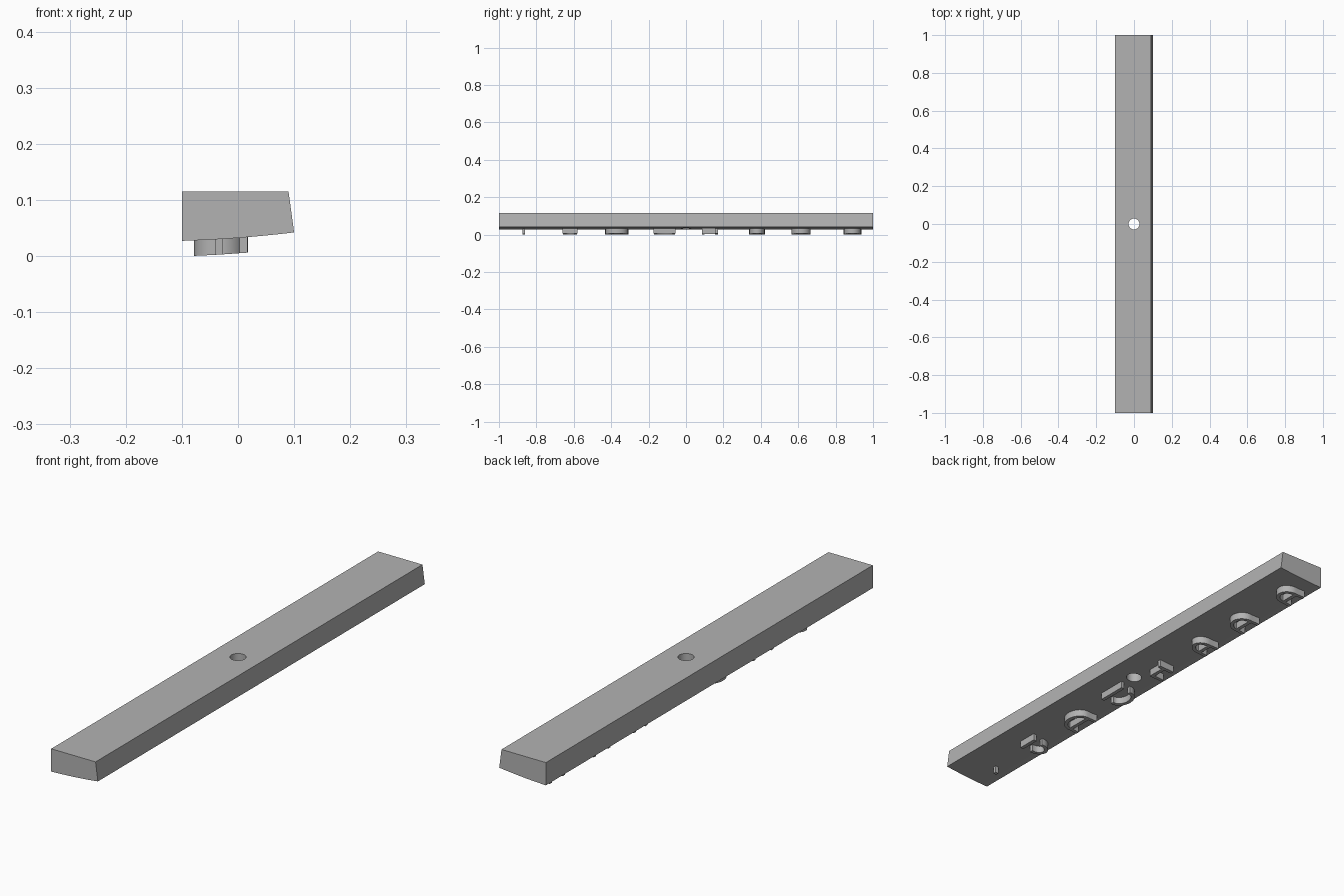
import bpy
import bmesh
from math import sin, cos, radians
from mathutils import Vector

cube = bpy.data.objects.get("Cube")
if cube:
    bpy.data.objects.remove(cube, do_unlink=True)

grey = bpy.data.materials.new("plain grey")
grey.use_nodes = True
colour = (0.45, 0.45, 0.45, 1)
grey.diffuse_color = colour
grey.node_tree.nodes["Principled BSDF"].inputs["Base Color"].default_value = colour

DEPTH = 0.0275
STROKE = 0.014


def underside(x):
    """Height of the gently bowed underside."""
    u = (x + 0.1) / 0.2
    return 0.027 + 0.006 * u + 0.009 * u * u


def finish(name, bm):
    bmesh.ops.recalc_face_normals(bm, faces=bm.faces[:])
    mesh = bpy.data.meshes.new(name)
    bm.to_mesh(mesh)
    bm.free()
    mesh.materials.append(grey)
    obj = bpy.data.objects.new(name, mesh)
    bpy.context.collection.objects.link(obj)
    bpy.ops.object.select_all(action="DESELECT")
    obj.select_set(True)
    bpy.context.view_layer.objects.active = obj
    return obj


# Bar: cross-section extruded along y
steps = 10
section = [(-0.1, 0.115)]
for i in range(steps + 1):
    x = -0.1 + 0.2 * i / steps
    section.append((x, underside(x)))
section.append((0.09, 0.115))
bm = bmesh.new()
base = bm.faces.new([bm.verts.new((x, -1, z)) for x, z in section])
extruded = bmesh.ops.extrude_face_region(bm, geom=[base], use_keep_orig=True)
moved = [g for g in extruded["geom"] if isinstance(g, bmesh.types.BMVert)]
bmesh.ops.translate(bm, verts=moved, vec=(0, 2, 0))
bar = finish("bar", bm)

# Round screw hole through the middle
bpy.ops.mesh.primitive_cylinder_add(vertices=48, radius=0.029, depth=0.4)
cutter = bpy.context.object
cutter.name = "hole_cutter"
cutter.hide_render = True
cutter.data.materials.append(grey)
bpy.context.view_layer.objects.active = bar
cut = bar.modifiers.new("screw hole", "BOOLEAN")
cut.operation = "DIFFERENCE"
cut.solver = "EXACT"
cut.object = cutter
bpy.ops.object.modifier_apply(modifier=cut.name)
bpy.data.objects.remove(cutter, do_unlink=True)
bpy.ops.object.select_all(action="DESELECT")
bar.select_set(True)
bpy.ops.object.shade_smooth_by_angle(angle=radians(25))


def add_stroke(bm, path):
    """Raised ridge of even width along a path on the underside."""
    pts = [Vector(p) for p in path]
    rings = []
    for i, p in enumerate(pts):
        before = (p - pts[i - 1]).normalized() if i else Vector((0, 0))
        after = (pts[i + 1] - p).normalized() if i + 1 < len(pts) else Vector((0, 0))
        along = (before + after).normalized()
        side = Vector((-along.y, along.x))
        straight = after if i == 0 else before
        half = STROKE / 2 / max(0.5, along.dot(straight))
        ring = []
        for q, lift in ((p + side * half, 0.003), (p - side * half, 0.003),
                        (p - side * half, -DEPTH), (p + side * half, -DEPTH)):
            ring.append(bm.verts.new((q.x, q.y, underside(q.x) + lift)))
        rings.append(ring)
    for a, b in zip(rings, rings[1:]):
        for k in range(4):
            n = (k + 1) % 4
            bm.faces.new((a[k], a[n], b[n], b[k]))
    bm.faces.new(rings[0])
    bm.faces.new(rings[-1][::-1])


def arc(cx, cy, rx, ry, start, end, count=16):
    """Angles are measured from +x towards +y."""
    angles = [radians(start + (end - start) * i / count) for i in range(count + 1)]
    return [(cx + rx * cos(a), cy + ry * sin(a)) for a in angles]


def ridge(name, *paths):
    bm = bmesh.new()
    for path in paths:
        add_stroke(bm, path)
    finish(name, bm)
    bpy.ops.object.shade_smooth_by_angle(angle=radians(30))


# Arched ridges with two feet and a cross rib
for number, (y, half) in enumerate(((-0.37, 0.06), (0.38, 0.04), (0.615, 0.05), (0.89, 0.045))):
    curve = arc(-0.03, y, 0.041, half - 0.007, -100, 100)
    feet = [(-0.072, y - half + 0.005)], [(-0.072, y + half - 0.005)]
    rib = [(-0.035, y - half + 0.01), (-0.035, y + half - 0.01)]
    ridge(f"arched_ridge_{number + 1}", feet[0] + curve + feet[1], rib)

# Straight ridges with a bowl below
for number, (y, half) in enumerate(((-0.62, 0.04), (-0.115, 0.06))):
    top = [(0.01, y - half), (0.01, y + half)]
    bowl = arc(-0.035, y, 0.036, half - 0.01, 80, 280)
    ridge(f"bowl_ridge_{number + 1}", top, bowl)

# Bracket ridge
ridge("bracket_ridge", [(-0.065, 0.092), (-0.015, 0.092), (-0.015, 0.163), (-0.055, 0.163)],
      [(0.01, 0.163), (-0.02, 0.163)])

# Small square stud
ridge("end_stud", [(-0.041, -0.868), (-0.027, -0.868)])
